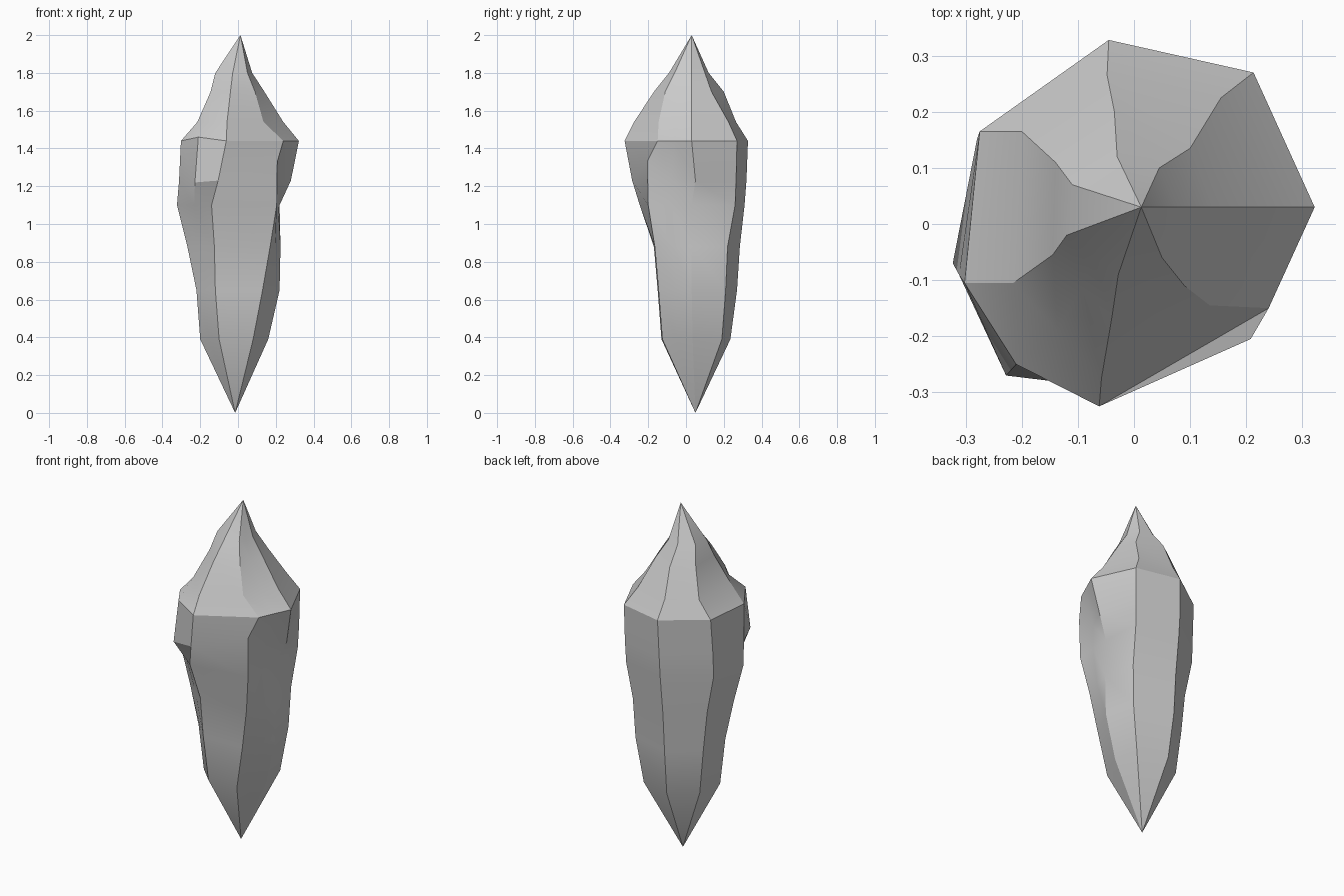
import bpy, bmesh, math
from mathutils import Vector

# Seven ridges, counter-clockwise from +x, as ring outlines (height: x, y points)
rings = [
    (1.80, [(.075, .03), (.045, .10), (-.03, .12), (-.11, .07), (-.12, -.02), (-.028, -.09), (.05, -.06)]),
    (1.70, [(.14, .03), (.10, .135), (-.035, .20), (-.14, .11), (-.145, -.055), (-.04, -.17), (.09, -.11)]),
    (1.54, [(.24, .03), (.155, .225), (-.048, .265), (-.20, .165), (-.215, -.105), (-.058, -.275), (.135, -.145)]),
    (1.44, [(.322, .03), (.213, .27), (-.045, .328), (-.275, .165), (-.302, -.105), (-.062, -.325), (.24, -.15)]),
    (1.23, [(.28, .05), (.21, .265), (-.05, .32), (-.28, .15), (-.312, -.09), (-.105, -.285), (.208, -.205)]),
    (1.10, [(.22, .03), (.205, .26), (-.05, .31), (-.28, .145), (-.323, -.07), (-.14, -.245), (.205, -.20)]),
    (0.88, [(.225, .03), (.19, .22), (-.05, .285), (-.235, .14), (-.268, -.06), (-.125, -.17), (.17, -.165)]),
    (0.65, [(.22, .03), (.18, .21), (-.05, .27), (-.21, .14), (-.22, -.05), (-.12, -.15), (.13, -.145)]),
    (0.39, [(.16, .035), (.14, .19), (-.04, .235), (-.18, .13), (-.20, -.03), (-.10, -.13), (.08, -.125)]),
]

# Expand to nine columns by splitting the chipped sides
grid = []
for z, outline in rings:
    p = [Vector((x, y, z)) for x, y in outline]
    chip = (p[4] + p[5]) / 2
    dent = (p[6] + p[0]) / 2
    grid.append(p[:5] + [chip, p[5], p[6], dent])

# Chip on the front left, dent on the front right
grid[3][5] = Vector((-.21, -.25, 1.46))
grid[4][5] = Vector((-.228, -.27, 1.22))
grid[4][7].z = 1.33
grid[4][8] = Vector((.215, -.08, 1.24))

bm = bmesh.new()
cols = [[bm.verts.new(v) for v in ring] for ring in grid]
top = bm.verts.new((.013, .03, 2))
bottom = bm.verts.new((-.015, .05, 0))
n = len(cols[0])
for i in range(n):
    j = (i + 1) % n
    bm.faces.new((top, cols[0][i], cols[0][j]))
    bm.faces.new((bottom, cols[-1][j], cols[-1][i]))
    for a, b in zip(cols, cols[1:]):
        bm.faces.new((a[i], b[i], b[j], a[j]))
bmesh.ops.recalc_face_normals(bm, faces=bm.faces)

mesh = bpy.data.meshes.new("crystal")
bm.to_mesh(mesh)
bm.free()
crystal = bpy.data.objects.new("crystal", mesh)
bpy.context.collection.objects.link(crystal)
bpy.context.view_layer.objects.active = crystal
crystal.select_set(True)
bpy.ops.object.shade_smooth_by_angle(angle=math.radians(22))
